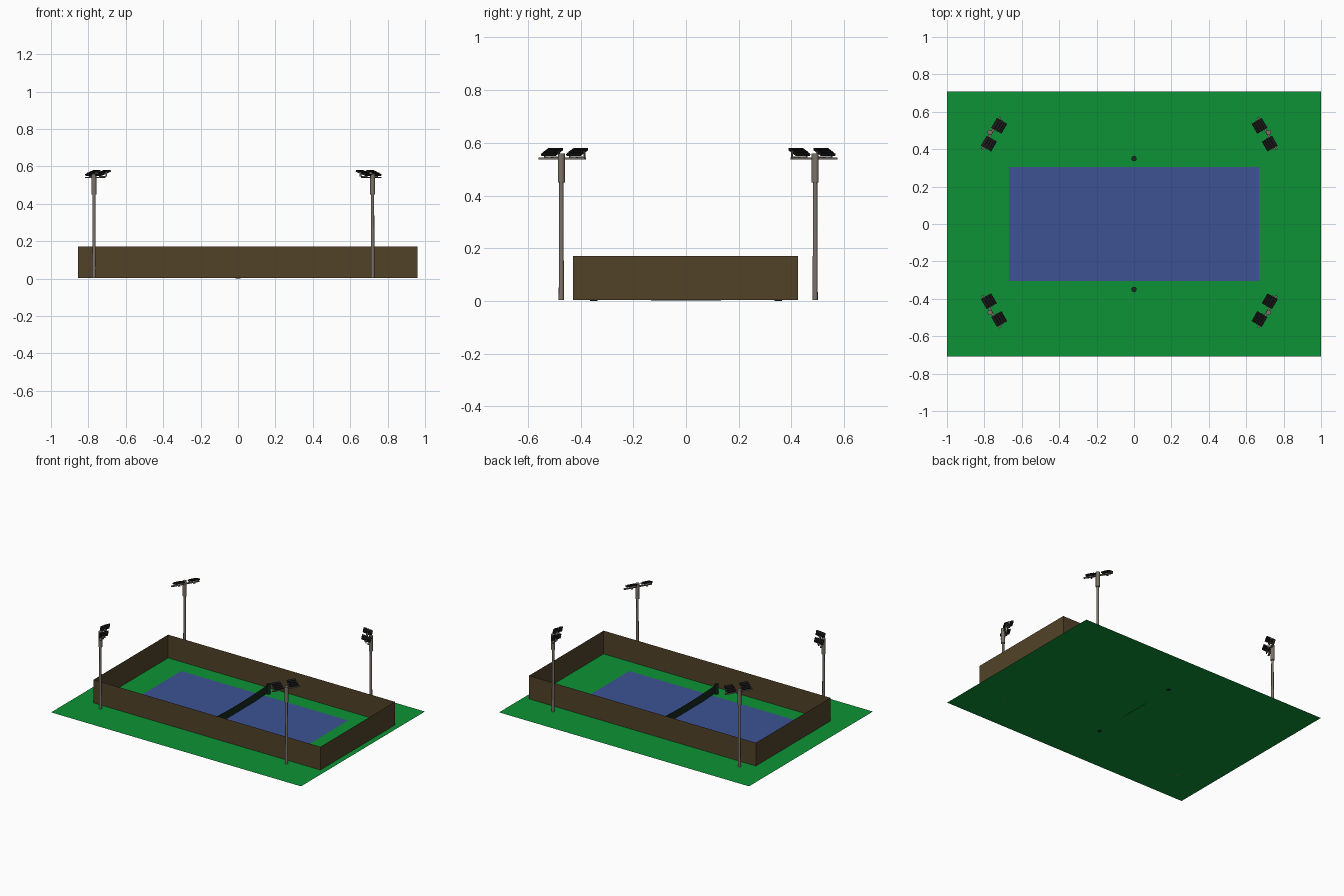
import bpy, bmesh, math
from mathutils import Matrix, Vector

if "Cube" in bpy.data.objects:
    bpy.data.objects.remove(bpy.data.objects["Cube"])

G = 0.003  # ground level; the net dips just below it


def material(name, rgb):
    m = bpy.data.materials.new(name)
    m.diffuse_color = (*rgb, 1)
    m.use_nodes = True
    m.node_tree.nodes["Principled BSDF"].inputs["Base Color"].default_value = m.diffuse_color
    return m


GREEN = material("turf_green", (0.004, 0.29, 0.037))
BLUE = material("court_blue", (0.045, 0.085, 0.29))
BROWN = material("fence_brown", (0.085, 0.055, 0.022))
STEEL = material("pole_grey", (0.2, 0.17, 0.14))
BLACK = material("lamp_black", (0.01, 0.01, 0.01))
NET = material("net_dark", (0.008, 0.02, 0.012))


def add(name, bm, mat, matrix=Matrix(), smooth=False):
    bm.normal_update()
    me = bpy.data.meshes.new(name)
    bm.to_mesh(me)
    bm.free()
    me.materials.append(mat)
    ob = bpy.data.objects.new(name, me)
    bpy.context.collection.objects.link(ob)
    ob.matrix_world = matrix
    if smooth:
        bpy.context.view_layer.objects.active = ob
        ob.select_set(True)
        bpy.ops.object.shade_smooth_by_angle(angle=math.radians(40))
        ob.select_set(False)
    return ob


def box(bm, size, loc, tilt=0):
    m = (Matrix.Translation(loc) @ Matrix.Rotation(tilt, 4, 'Y')
         @ Matrix.Diagonal((*size, 1)))
    bmesh.ops.create_cube(bm, size=1, matrix=m)


def tube(bm, r1, r2, z1, z2, n=16, x=0, y=0):
    bmesh.ops.create_cone(bm, cap_ends=True, segments=n, radius1=r1, radius2=r2,
                          depth=z2 - z1, matrix=Matrix.Translation((x, y, (z1 + z2) / 2)))


def rectangle(name, hx, hy, z, mat):
    bm = bmesh.new()
    bm.faces.new([bm.verts.new((sx * hx, sy * hy, z))
                  for sx, sy in ((-1, -1), (1, -1), (1, 1), (-1, 1))])
    add(name, bm, mat)


# Ground and playing surface
rectangle("ground", 1.0, 0.708, G, GREEN)
rectangle("court_surface", 0.668, 0.305, G + 0.001, BLUE)

# Paper-thin perimeter fence
bm = bmesh.new()
corners = [(-0.856, -0.428), (0.959, -0.428), (0.959, 0.424), (-0.856, 0.424)]
low = [bm.verts.new((x, y, G)) for x, y in corners]
top = [bm.verts.new((x, y, 0.171)) for x, y in corners]
for i in range(4):
    j = (i + 1) % 4
    bm.faces.new((low[i], low[j], top[j], top[i]))
add("perimeter_fence", bm, BROWN)

# Sagging net
bm = bmesh.new()
previous = None
for i in range(17):
    t = i / 8 - 1
    pair = (bm.verts.new((0, 0.35 * t, 0.001 + 0.012 * t * t)),
            bm.verts.new((0, 0.35 * t, 0.058 + 0.012 * t * t)))
    if previous:
        bm.faces.new((previous[0], pair[0], pair[1], previous[1]))
    previous = pair
add("net", bm, NET)

# Net posts
for side, y in (("front", -0.35), ("back", 0.35)):
    bm = bmesh.new()
    tube(bm, 0.014, 0.014, 0, 0.073, x=0, y=y)
    add("net_post_" + side, bm, NET, smooth=True)


# Floodlight, built with local +x facing the court
def floodlight(tag, x, y, angle):
    place = Matrix.Translation((x, y, 0)) @ Matrix.Rotation(math.radians(angle), 4, 'Z')
    tilt = math.radians(-21)

    # Pole with a wider sleeve at the top
    bm = bmesh.new()
    tube(bm, 0.010, 0.008, G, 0.46)
    tube(bm, 0.0135, 0.0135, 0.45, 0.56)
    add("light_pole_" + tag, bm, STEEL, place, True)

    # Crossarm and lamp brackets
    bm = bmesh.new()
    box(bm, (0.012, 0.2, 0.007), (0.008, 0, 0.541))
    for s in (-1, 1):
        box(bm, (0.034, 0.012, 0.005), (0.02, s * 0.055, 0.545))
        for e in (-1, 1):
            box(bm, (0.008, 0.003, 0.024), (0.025, s * 0.055 + e * 0.032, 0.557))
        box(bm, (0.008, 0.066, 0.004), (0.025, s * 0.055, 0.547))
    add("light_crossarm_" + tag, bm, STEEL, place)

    # Pair of tilted lamp housings with cooling ribs
    bm = bmesh.new()
    up = Matrix.Rotation(tilt, 3, 'Y') @ Vector((0, 0, 1))
    along = Matrix.Rotation(tilt, 3, 'Y') @ Vector((1, 0, 0))
    for s in (-1, 1):
        c = Vector((0.025, s * 0.055, 0.565))
        box(bm, (0.064, 0.061, 0.009), c, tilt)
        for k in (-1, 0, 1):
            box(bm, (0.008, 0.05, 0.005), c + up * 0.006 + along * (k * 0.016), tilt)
    add("lamps_" + tag, bm, BLACK, place)


floodlight("back_left", -0.77, 0.49, -30)
floodlight("front_left", -0.77, -0.473, 30)
floodlight("back_right", 0.72, 0.49, 210)
floodlight("front_right", 0.72, -0.473, 150)
